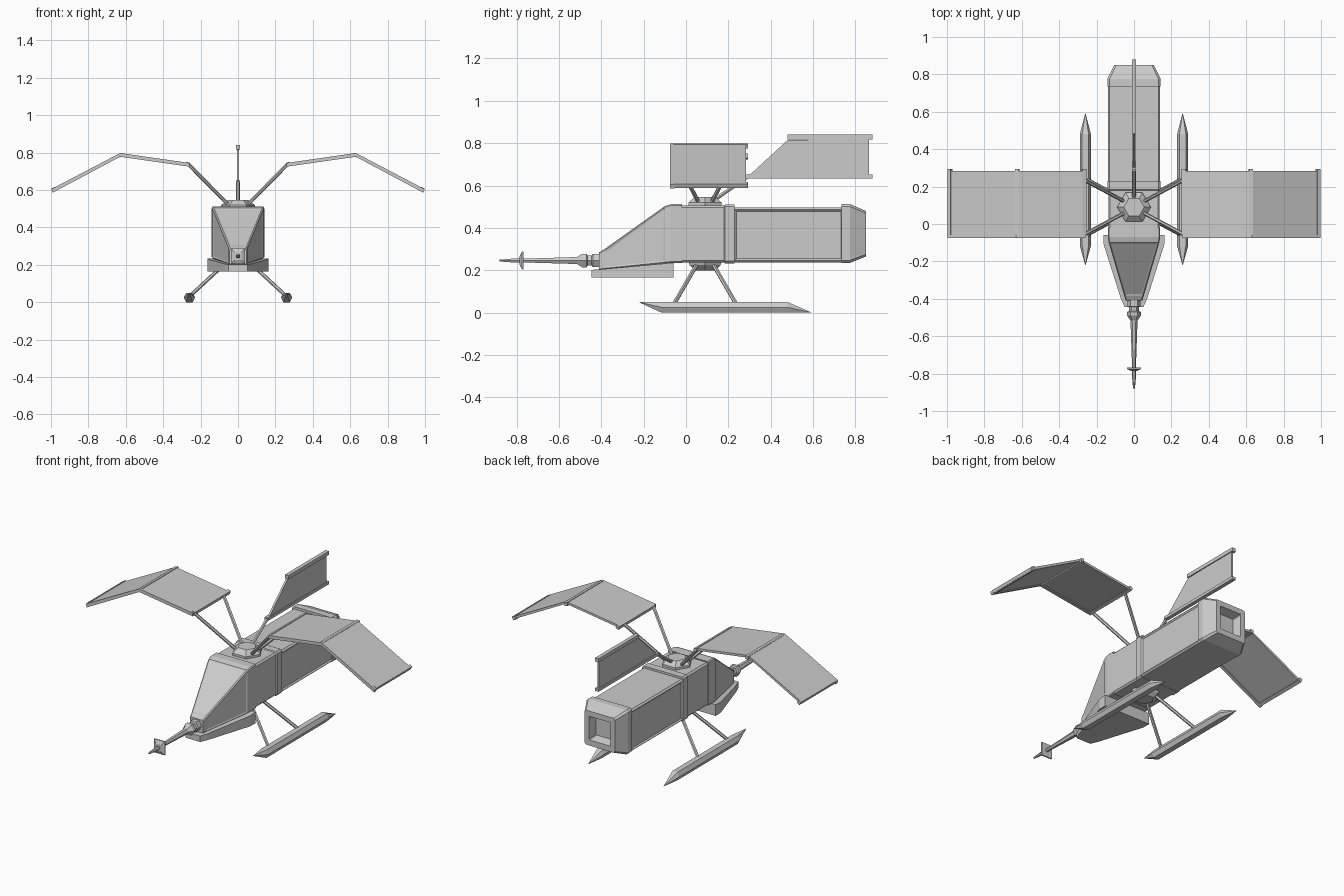
import bpy, bmesh, math
from mathutils import Vector

if "Cube" in bpy.data.objects:
    bpy.data.objects.remove(bpy.data.objects["Cube"])


def loft(name, rings):
    """Closed flat-shaded solid skinned through rings of equal point count."""
    bm = bmesh.new()
    vs = [[bm.verts.new(p) for p in r] for r in rings]
    n = len(vs[0])
    for a, b in zip(vs, vs[1:]):
        for i in range(n):
            j = (i + 1) % n
            bm.faces.new((a[i], a[j], b[j], b[i]))
    bm.faces.new(vs[0])
    bm.faces.new(vs[-1])
    bmesh.ops.recalc_face_normals(bm, faces=bm.faces)
    me = bpy.data.meshes.new(name)
    bm.to_mesh(me)
    bm.free()
    ob = bpy.data.objects.new(name, me)
    bpy.context.collection.objects.link(ob)
    return ob


def section(y, w, z0, z1, c=0.01):
    """Chamfered rectangle across the body at y."""
    h = [(w - c, z0), (w, z0 + c), (w, z1 - c), (w - c, z1)]
    return [(x, y, z) for x, z in h] + [(-x, y, z) for x, z in reversed(h)]


def box(name, x0, x1, y0, y1, z0, z1):
    return loft(name, [[(x0, y, z0), (x1, y, z0), (x1, y, z1), (x0, y, z1)] for y in (y0, y1)])


def extrude_y(name, pts, y0, y1):
    return loft(name, [[(x, y, z) for x, z in pts] for y in (y0, y1)])


def ngon(center, axis, r, n):
    axis = Vector(axis).normalized()
    u = axis.cross(Vector((0, 0, 1)) if abs(axis.z) < 0.9 else Vector((0, 1, 0))).normalized()
    v = axis.cross(u)
    return [Vector(center) + u * r * math.cos(t) + v * r * math.sin(t)
            for t in (2 * math.pi * i / n for i in range(n))]


def rod(name, a, b, r=0.01, n=6):
    d = Vector(b) - Vector(a)
    return loft(name, [ngon(a, d, r, n), ngon(b, d, r, n)])


def inset_sides(ob, test, thick, depth):
    bm = bmesh.new()
    bm.from_mesh(ob.data)
    bm.normal_update()
    faces = [f for f in bm.faces if test(f)]
    bmesh.ops.inset_individual(bm, faces=faces, thickness=thick, depth=depth)
    bm.to_mesh(ob.data)
    bm.free()


# Cockpit wedge with framed panes
cockpit = loft("cockpit", [section(-0.41, 0.045, 0.20, 0.285, 0.006),
                           section(-0.385, 0.052, 0.203, 0.30, 0.006),
                           section(-0.10, 0.135, 0.232, 0.503, 0.006),
                           section(-0.07, 0.14, 0.235, 0.512, 0.006),
                           section(-0.02, 0.14, 0.235, 0.512, 0.006)])
inset_sides(cockpit, lambda f: f.calc_area() > 0.03 and f.normal.z > -0.5, 0.012, -0.003)

# Mid and rear hull
loft("mid_hull", [section(-0.02, 0.137, 0.237, 0.506), section(0.18, 0.137, 0.237, 0.506),
                  section(0.185, 0.142, 0.233, 0.51), section(0.23, 0.142, 0.233, 0.51)])
rear = loft("rear_hull", [section(0.23, 0.14, 0.237, 0.497), section(0.74, 0.14, 0.237, 0.497)])
inset_sides(rear, lambda f: abs(f.normal.x) > 0.9, 0.012, -0.008)

# Tail cap with recessed exhaust
loft("tail_cap", [section(0.735, 0.143, 0.235, 0.512, 0.012),
                  section(0.775, 0.143, 0.235, 0.512, 0.012),
                  section(0.85, 0.105, 0.265, 0.48),
                  section(0.85, 0.075, 0.30, 0.447, 0.004),
                  section(0.80, 0.06, 0.315, 0.43, 0.004)])

# Chin plate below the cockpit
loft("chin", [[(-a, y, 0.165), (a, y, 0.165), (a, y, z), (-a, y, z)]
              for y, a, z in ((-0.445, 0.05, 0.202), (-0.40, 0.07, 0.205), (-0.11, 0.162, 0.231), (-0.06, 0.162, 0.235))])

# Nose gun: tapered hexagonal turned profile
profile = [(-0.38, 0.036), (-0.44, 0.036), (-0.445, 0.028), (-0.465, 0.028), (-0.47, 0.037),
           (-0.49, 0.037), (-0.515, 0.019), (-0.77, 0.010), (-0.80, 0.012), (-0.88, 0.005)]
loft("nose_gun", [ngon((0, y, 0.246), (0, 1, 0), r, 6) for y, r in profile])
loft("muzzle_plate", [[(x * k, y, 0.246 + z * k) for x, z in
                       ((-0.037, -0.042), (0.037, -0.042), (0.037, 0.042), (-0.037, 0.042))]
                      for y, k in ((-0.785, 0.5), (-0.775, 1), (-0.767, 1))])

# Hexagonal hubs above and below
C = (0, 0.09)
for name, levels in (("top_hub", ((0.50, 0.09), (0.52, 0.09), (0.547, 0.055))),
                     ("bottom_hub", ((0.24, 0.09), (0.225, 0.085), (0.20, 0.055)))):
    loft(name, [[(C[0] + r * math.cos(i * math.pi / 3), C[1] + r * math.sin(i * math.pi / 3), z)
                 for i in range(6)] for z, r in levels])

# Wings, struts and skids on both sides
top_line = [(0.26, 0.745), (0.63, 0.798), (0.998, 0.605)]
for s, side in ((1, "right"), (-1, "left")):
    def wing_strip(name, t, y0, y1):
        pts = top_line + [(x - (0.006 if x > 0.9 else 0), z - t) for x, z in reversed(top_line)]
        extrude_y(name, [(s * x, z) for x, z in pts], y0, y1)
    wing_strip(side + "_wing_panel", 0.014, -0.06, 0.283)
    wing_strip(side + "_wing_leading_edge", 0.020, -0.075, -0.055)

    # Ribs at root, elbow and tip
    for label, x, z, ang in (("root", 0.268, 0.737, 0.3), ("elbow", 0.625, 0.787, -0.15), ("tip", 0.984, 0.603, -0.48)):
        ca, sa = math.cos(ang), math.sin(ang)
        pts = [(s * (x + u * ca - v * sa), z + u * sa + v * ca)
               for u, v in ((-0.01, -0.011), (0.01, -0.011), (0.01, 0.011), (-0.01, 0.011))]
        extrude_y(f"{side}_{label}_rib", pts, -0.06, 0.293)

    for end, d in (("front", -1), ("rear", 1)):
        rod(f"{side}_{end}_wing_strut", (s * 0.05, 0.09 + d * 0.03, 0.52), (s * 0.265, 0.09 + d * 0.145, 0.738))
        rod(f"{side}_{end}_leg", (s * 0.05, 0.09 + d * 0.04, 0.225), (s * 0.255, 0.09 + d * 0.15, 0.035))

    hexa = [(0.03, 0.0), (0.017, 0.025), (-0.017, 0.025), (-0.03, 0.0), (-0.017, -0.025), (0.017, -0.025)]
    loft(side + "_skid", [[(s * 0.26 + x * k, y, zc + z * k) for x, z in hexa]
                          for y, zc, k in ((-0.22, 0.049, 0.04), (-0.115, 0.025, 1),
                                           (0.48, 0.025, 1), (0.59, 0.001, 0.04))])

# Tail fin with edge rails and support strut
fin = [(0.29, 0.64), (0.48, 0.815), (0.865, 0.82), (0.865, 0.64)]
loft("tail_fin", [[(x, y, z) for y, z in fin] for x in (-0.006, 0.006)])
box("fin_top_rail", -0.012, 0.012, 0.48, 0.88, 0.817, 0.84)
box("fin_bottom_rail", -0.012, 0.012, 0.28, 0.88, 0.634, 0.652)
rod("fin_strut", (0, 0.11, 0.515), (0, 0.295, 0.645))
